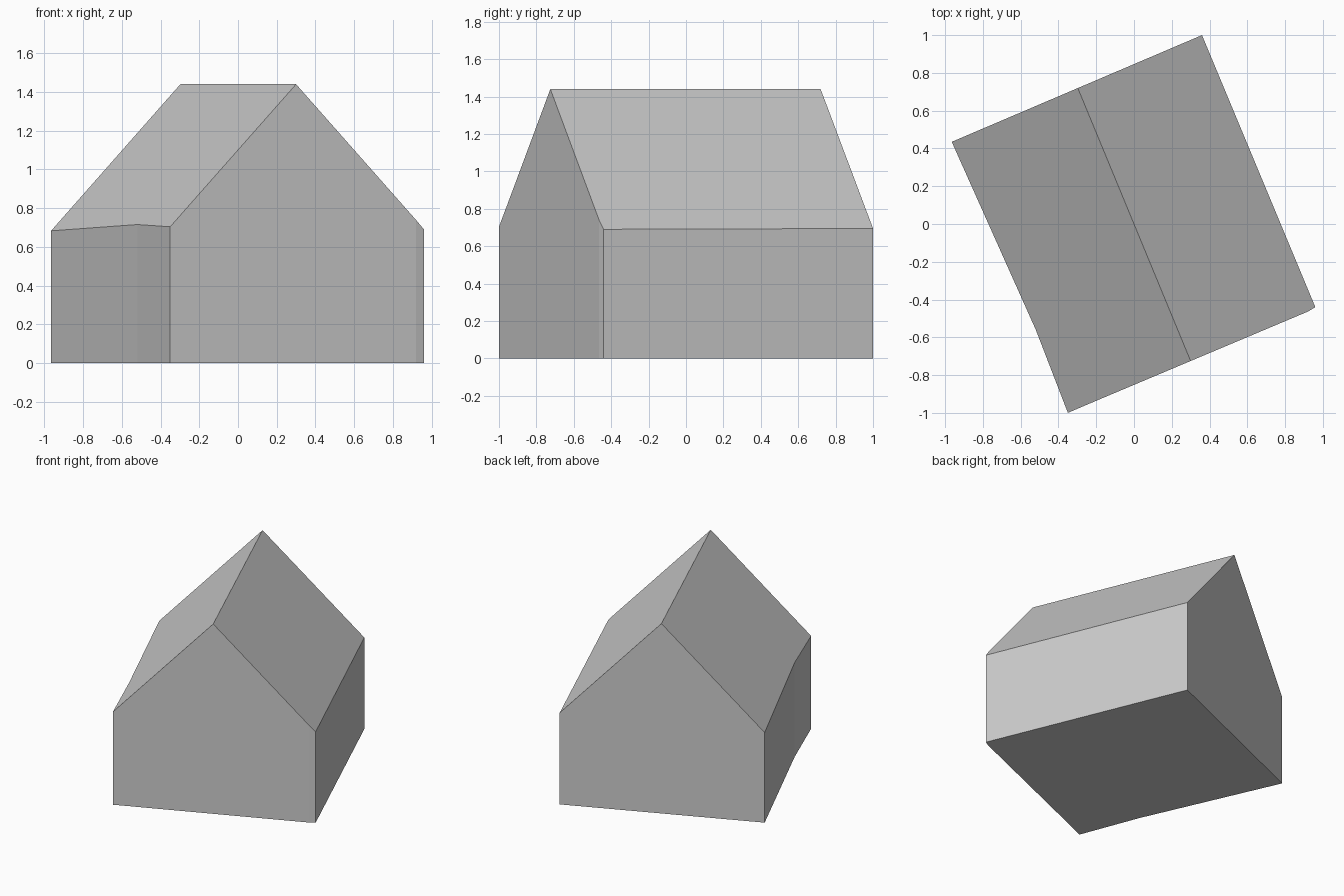
import bpy
import bmesh
from mathutils import Vector

cube = bpy.data.objects.get("Cube")
if cube:
    bpy.data.objects.remove(cube, do_unlink=True)

# Plain grey for the whole house
grey = bpy.data.materials.new("light_grey")
grey.use_nodes = True
colour = (0.6, 0.6, 0.6, 1)
grey.diffuse_color = colour
grey.node_tree.nodes["Principled BSDF"].inputs["Base Color"].default_value = colour

# Slightly irregular wall outline, anticlockwise from the front corner
OUTLINE = [(-0.35, -1.0), (-0.25, -0.957), (0.92, -0.464), (0.96, -0.44),
           (0.36, 1.0), (-0.965, 0.435), (-0.52, -0.56)]
RIDGE = Vector((0, 0, 1.44))
ACROSS = Vector((0.924, 0.382, 0))   # horizontal, square to the ridge
PITCH = 1.043                        # roof rise over run

# Walls and floor: extrude the outline above ridge height
bm = bmesh.new()
floor = bm.faces.new([bm.verts.new((x, y, 0)) for x, y in OUTLINE])
top = bmesh.ops.extrude_face_region(bm, geom=[floor], use_keep_orig=True)["geom"]
bmesh.ops.translate(bm, vec=(0, 0, 1.8),
                    verts=[g for g in top if isinstance(g, bmesh.types.BMVert)])
bmesh.ops.recalc_face_normals(bm, faces=bm.faces[:])

# Roof: cut away each side along its slope and close the cut
for side in (1, -1):
    slope = (ACROSS * side * PITCH + Vector((0, 0, 1))).normalized()
    cut = bmesh.ops.bisect_plane(bm, geom=bm.verts[:] + bm.edges[:] + bm.faces[:],
                                 dist=1e-5, plane_co=RIDGE, plane_no=slope,
                                 clear_outer=True)["geom_cut"]
    rim = [g for g in cut if isinstance(g, bmesh.types.BMEdge) and g.is_boundary]
    bmesh.ops.contextual_create(bm, geom=rim)

bmesh.ops.recalc_face_normals(bm, faces=bm.faces[:])
mesh = bpy.data.meshes.new("house_body")
bm.to_mesh(mesh)
bm.free()
mesh.materials.append(grey)
house = bpy.data.objects.new("house_body", mesh)
bpy.context.collection.objects.link(house)
